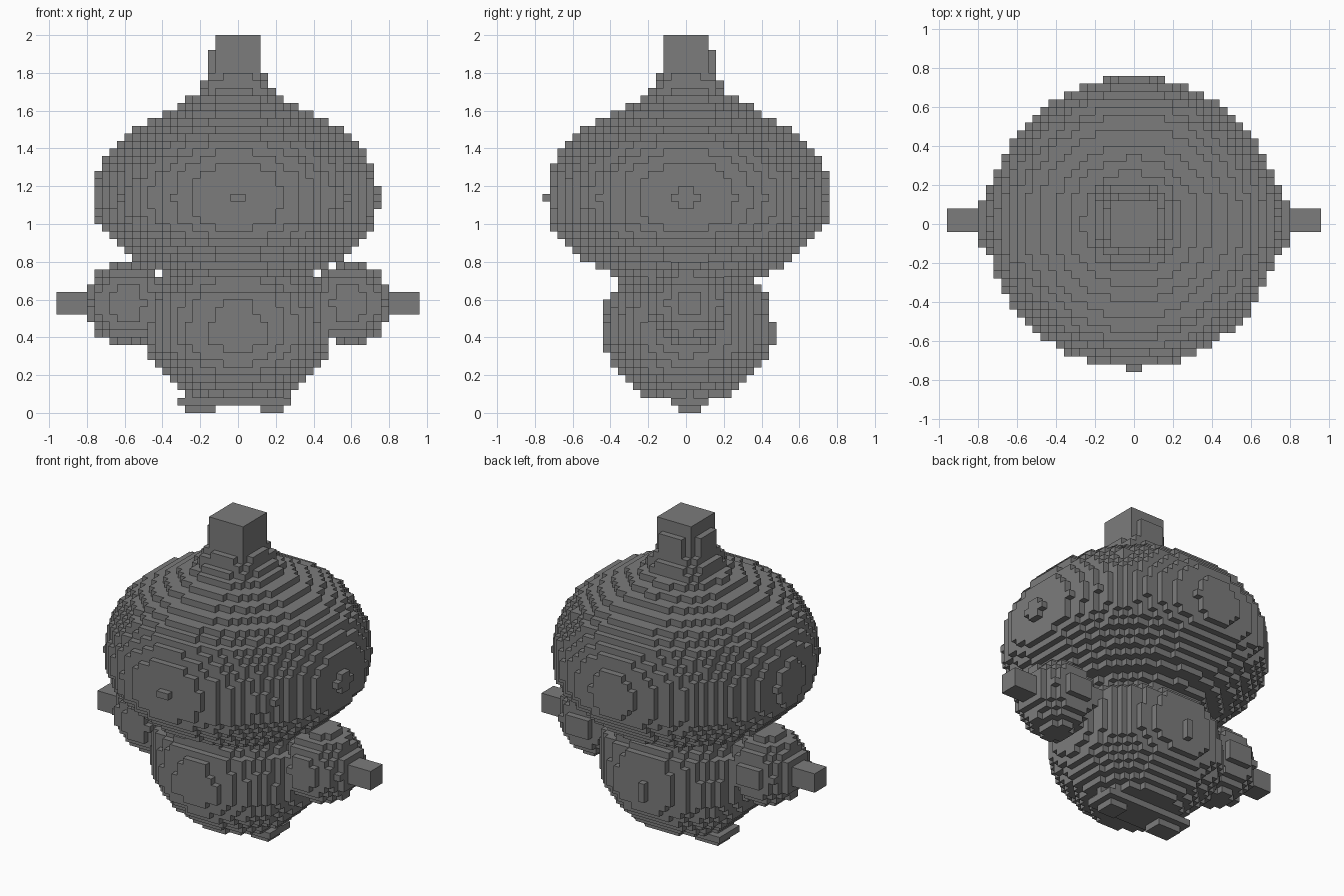
import bpy
import bmesh
from mathutils import Vector

if "Cube" in bpy.data.objects:
    bpy.data.objects.remove(bpy.data.objects["Cube"], do_unlink=True)

V = 0.04  # edge length of one block

grey = bpy.data.materials.new("mid grey")
grey.use_nodes = True
grey.diffuse_color = (0.2, 0.2, 0.2, 1)
grey.node_tree.nodes["Principled BSDF"].inputs["Base Color"].default_value = (0.2, 0.2, 0.2, 1)


def radius_at(profile, z):
    """Interpolate a (height, radius) profile; zero outside its range."""
    for (z0, r0), (z1, r1) in zip(profile, profile[1:]):
        if z0 <= z <= z1:
            return r0 + (r1 - r0) * (z - z0) / (z1 - z0)
    return 0


def turned(profile, cx, cy, stretch=1, power=2):
    """Shape turned about a vertical axis; a higher power squares it off."""
    def inside(x, y, z):
        r = radius_at(profile, z)
        return abs((x - cx) / stretch) ** power + abs(y - cy) ** power < r ** power
    return inside


def ball(center, r):
    c = Vector(center)
    return lambda x, y, z: (Vector((x, y, z)) - c).length < r


def box(x0, x1, y0, y1, z0, z1):
    return lambda x, y, z: x0 < x < x1 and y0 < y < y1 and z0 < z < z1


def mirrored(inside):
    return lambda x, y, z: inside(-x, y, z)


head_profile = [(0.73, 0.40), (0.74, 0.415), (0.78, 0.50), (0.82, 0.56), (0.86, 0.60),
                (0.90, 0.645), (0.94, 0.685), (0.98, 0.715), (1.02, 0.737), (1.10, 0.746),
                (1.14, 0.7495), (1.18, 0.746), (1.26, 0.736), (1.34, 0.70), (1.42, 0.65),
                (1.46, 0.605), (1.50, 0.56), (1.54, 0.49), (1.58, 0.41), (1.62, 0.335),
                (1.66, 0.26), (1.71, 0.20)]
stalk_profile = [(1.69, 0.195), (1.74, 0.176), (1.78, 0.15), (1.82, 0.138), (1.91, 0.138),
                 (1.94, 0.129), (2.0, 0.129)]
body_profile = [(0.08, 0.22), (0.10, 0.24), (0.14, 0.285), (0.18, 0.33), (0.22, 0.365),
                (0.26, 0.395), (0.30, 0.42), (0.34, 0.435), (0.38, 0.4505), (0.46, 0.4505),
                (0.54, 0.44), (0.62, 0.43), (0.66, 0.39), (0.70, 0.365), (0.73, 0.37)]

arm = ball((0.595, 0.015, 0.58), 0.22)
hand = box(0.78, 0.96, -0.04, 0.08, 0.52, 0.64)
foot = box(0.12, 0.26, -0.04, 0.08, 0, 0.04)

parts = {
    "head": turned(head_profile, -0.005, 0.008),
    "stalk": turned(stalk_profile, -0.008, 0.008, power=4),
    "body": turned(body_profile, -0.008, 0.01, stretch=1.12),
    "body_base": box(-0.32, 0.28, -0.08, 0.12, 0.04, 0.08),
    "left_arm": arm,
    "right_arm": mirrored(arm),
    "left_hand": hand,
    "right_hand": mirrored(hand),
    "left_foot": foot,
    "right_foot": box(-0.28, -0.12, -0.04, 0.08, 0, 0.04),
}

# Give every block to the first part that holds it
cells = {name: set() for name in parts}
filled = set()
for i in range(-25, 25):
    for j in range(-25, 25):
        for k in range(50):
            p = ((i + 0.5) * V, (j + 0.5) * V, (k + 0.5) * V)
            for name, inside in parts.items():
                if inside(*p):
                    cells[name].add((i, j, k))
                    filled.add((i, j, k))
                    break


def build(name, blocks):
    """Skin a set of blocks, leaving out sides that touch another block."""
    bm = bmesh.new()
    corners = {}

    def corner(key):
        if key not in corners:
            corners[key] = bm.verts.new([c * V for c in key])
        return corners[key]

    for cell in sorted(blocks):
        for axis in range(3):
            for side in (0, 1):
                beyond = list(cell)
                beyond[axis] += 2 * side - 1
                if tuple(beyond) in filled:
                    continue
                loop = []
                for a, b in ((0, 0), (1, 0), (1, 1), (0, 1)):
                    key = list(cell)
                    key[axis] += side
                    key[(axis + 1) % 3] += a
                    key[(axis + 2) % 3] += b
                    loop.append(corner(tuple(key)))
                bm.faces.new(loop if side else loop[::-1])
    mesh = bpy.data.meshes.new(name)
    bm.to_mesh(mesh)
    bm.free()
    mesh.materials.append(grey)
    bpy.context.collection.objects.link(bpy.data.objects.new(name, mesh))


for part_name, blocks in cells.items():
    build(part_name, blocks)
